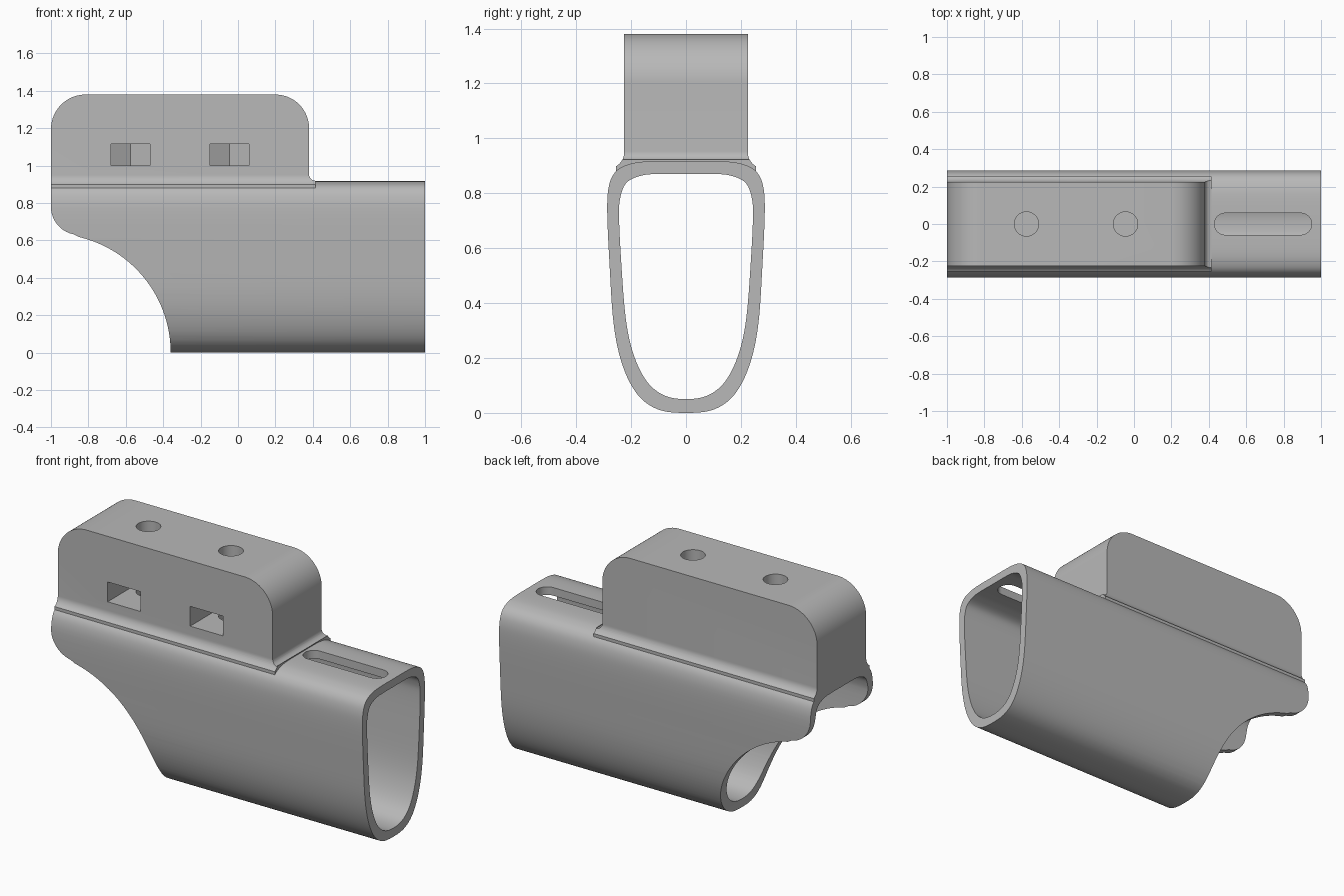
import bpy, bmesh, math
from mathutils import Vector

cube = bpy.data.objects.get("Cube")
if cube:
    bpy.data.objects.remove(cube, do_unlink=True)

grey = bpy.data.materials.new("plain grey")
grey.use_nodes = True
grey.diffuse_color = (0.48, 0.48, 0.48, 1)
grey.node_tree.nodes["Principled BSDF"].inputs["Base Color"].default_value = grey.diffuse_color


def prism(name, outline, axis, low, high):
    """Extrude a flat outline along one axis."""
    place = {"x": lambda a, b, t: (t, a, b),
             "y": lambda a, b, t: (a, t, b),
             "z": lambda a, b, t: (a, b, t)}[axis]
    bm = bmesh.new()
    face = bm.faces.new([bm.verts.new(place(a, b, low)) for a, b in outline])
    new = bmesh.ops.extrude_face_region(bm, geom=[face])["geom"]
    moved = [v for v in new if isinstance(v, bmesh.types.BMVert)]
    bmesh.ops.translate(bm, verts=moved, vec=Vector(place(0, 0, high - low)))
    bmesh.ops.recalc_face_normals(bm, faces=bm.faces)
    mesh = bpy.data.meshes.new(name)
    bm.to_mesh(mesh)
    bm.free()
    mesh.materials.append(grey)
    obj = bpy.data.objects.new(name, mesh)
    bpy.context.collection.objects.link(obj)
    return obj


def arc(cx, cz, radius, start, end, steps=20):
    angles = [math.radians(start + (end - start) * i / steps) for i in range(steps + 1)]
    return [(cx + radius * math.cos(a), cz + radius * math.sin(a)) for a in angles]


def smooth_loop(half, steps=6):
    """Mirror a half section and round it with a closed spline."""
    pts = [Vector(p) for p in half]
    pts += [Vector((-p.x, p.y)) for p in reversed(pts[1:-1])]
    n, loop = len(pts), []
    for i in range(n):
        a, b, c, d = (pts[(i + k) % n] for k in (-1, 0, 1, 2))
        for s in range(steps):
            t = s / steps
            loop.append(0.5 * (2 * b + (c - a) * t + (2 * a - 5 * b + 4 * c - d) * t ** 2
                               + (3 * b - a - 3 * c + d) * t ** 3))
    return [tuple(p) for p in loop]


def combine(target, tool, operation):
    mod = target.modifiers.new(operation, "BOOLEAN")
    mod.operation, mod.solver, mod.object = operation, "EXACT", tool
    bpy.context.view_layer.objects.active = target
    bpy.ops.object.modifier_apply(modifier=mod.name)
    bpy.data.objects.remove(tool, do_unlink=True)


# Egg-shaped sleeve
outer = smooth_loop([(0, 0), (0.1, 0.012), (0.175, 0.065), (0.23, 0.17), (0.263, 0.32),
                     (0.279, 0.55), (0.287, 0.74), (0.28, 0.83), (0.255, 0.88),
                     (0.21, 0.905), (0.14, 0.916), (0, 0.917)])
inner = smooth_loop([(0, 0.05), (0.08, 0.064), (0.143, 0.115), (0.19, 0.21), (0.219, 0.34),
                     (0.236, 0.55), (0.244, 0.72), (0.238, 0.79), (0.215, 0.84),
                     (0.16, 0.865), (0.1, 0.87), (0, 0.87)])
body = prism("clamp_body", outer, "x", -1.1, 1.1)

# Mounting block with flared foot
flank = arc(0.285, 0.95, 0.06, 180, 240, 8) + [(0.255, 0.86)]
section = [(0.225, 1.38)] + flank
section += [(-y, z) for y, z in reversed(section)]
combine(body, prism("mount_block", section, "x", -1.1, 0.415), "UNION")

# Bore through the sleeve
combine(body, prism("bore", inner, "x", -1.3, 1.3), "DIFFERENCE")

# Side outline: rounded block, end fillet and scooped nose
side = arc(-0.815, 1.195, 0.185, 180, 90) + arc(0.2, 1.2, 0.18, 90, 0)
side += arc(0.414, 0.953, 0.034, 180, 270, 8)
side += [(0.43, 0.98), (1, 0.98), (1, -0.1)]
side += arc(-0.995, 0, 0.635, -9, 77, 40)
side += arc(-0.85, 0.78, 0.15, 260, 180)
combine(body, prism("side_outline", side, "y", -0.5, 0.5), "INTERSECT")

# Bolt holes and nut pockets open to the front
for x in (-0.575, -0.045):
    hole = arc(x, 0, 0.065, 0, 360, 48)[:-1]
    pocket = [(x - 0.105, -0.4), (x + 0.105, -0.4), (x + 0.105, 0.06),
              (x, 0.121), (x - 0.105, 0.06)]
    combine(body, prism("bolt_hole", hole, "z", 0.96, 1.6), "DIFFERENCE")
    combine(body, prism("nut_pocket", pocket, "z", 1.0, 1.115), "DIFFERENCE")

# Rounded slot in the sleeve roof
slot = arc(0.488, 0, 0.058, 90, 270) + arc(0.892, 0, 0.058, -90, 90)
combine(body, prism("roof_slot", slot, "z", 0.7, 1.1), "DIFFERENCE")

bpy.ops.object.select_all(action="DESELECT")
body.select_set(True)
bpy.context.view_layer.objects.active = body
bpy.ops.object.shade_smooth_by_angle(angle=math.radians(28))
